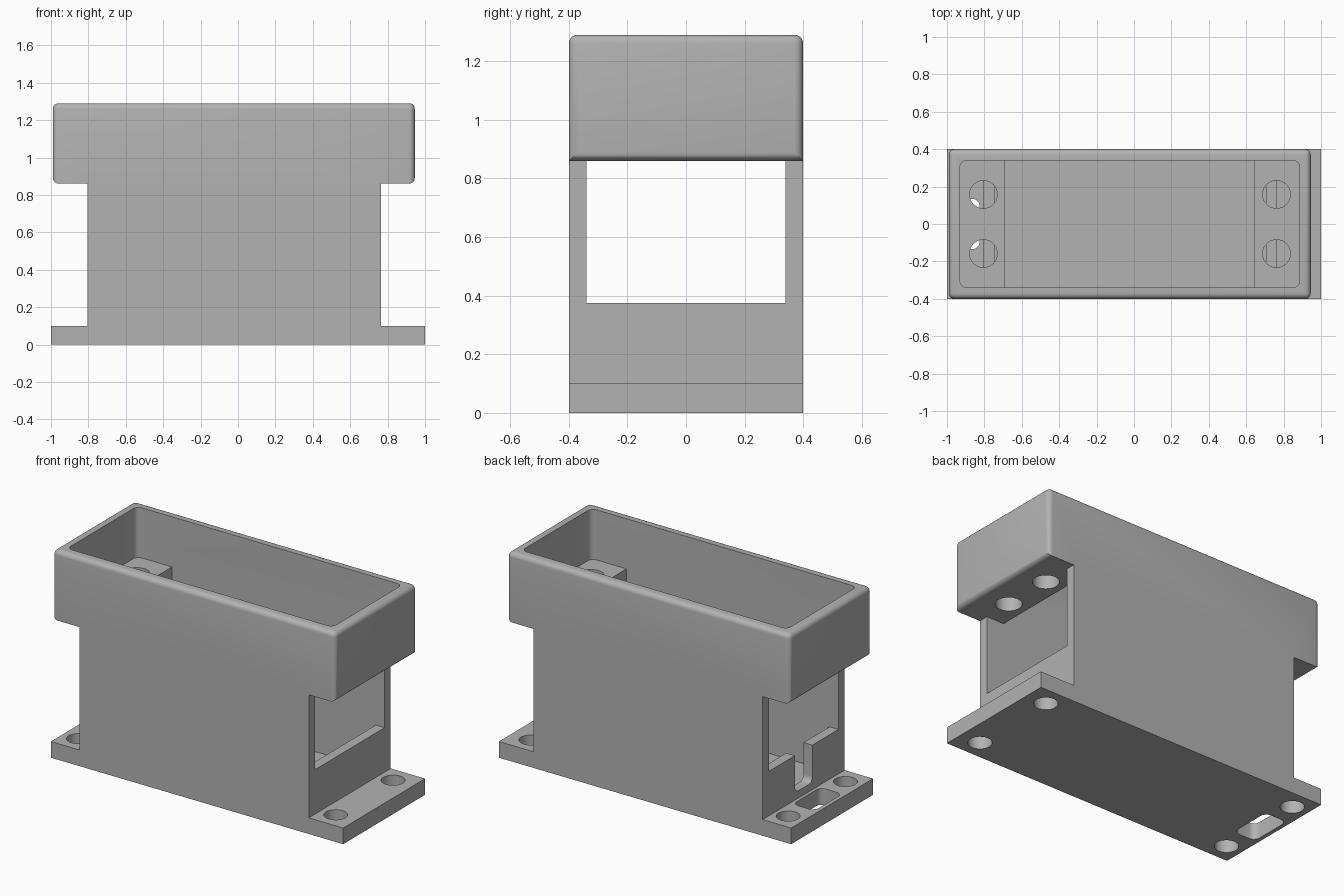
import bpy, bmesh
from mathutils import Matrix, Vector

cube = bpy.data.objects.get("Cube")
if cube:
    bpy.data.objects.remove(cube, do_unlink=True)

grey = bpy.data.materials.new("plain_grey")
grey.use_nodes = True
colour = (0.45, 0.45, 0.45, 1)
grey.diffuse_color = colour
grey.node_tree.nodes["Principled BSDF"].inputs["Base Color"].default_value = colour


def make_object(name, bm):
    bmesh.ops.recalc_face_normals(bm, faces=bm.faces)
    mesh = bpy.data.meshes.new(name)
    bm.to_mesh(mesh)
    bm.free()
    mesh.materials.append(grey)
    obj = bpy.data.objects.new(name, mesh)
    bpy.context.collection.objects.link(obj)
    return obj


def box(name, x, y, z, radius=0, axis=2):
    """Box from ranges, optionally rounding the edges along one axis."""
    bm = bmesh.new()
    lo, hi = Vector((x[0], y[0], z[0])), Vector((x[1], y[1], z[1]))
    bmesh.ops.create_cube(bm, size=1, matrix=Matrix.Translation((lo + hi) / 2)
                          @ Matrix.Diagonal((*(hi - lo), 1)))
    if radius:
        along = [e for e in bm.edges
                 if abs((e.verts[0].co - e.verts[1].co).normalized()[axis]) > 0.9]
        bmesh.ops.bevel(bm, geom=along, offset=radius, segments=6,
                        profile=0.5, affect='EDGES')
    return make_object(name, bm)


def cylinder(name, x, y, z, radius):
    bm = bmesh.new()
    bmesh.ops.create_cone(bm, cap_ends=True, segments=40, radius1=radius, radius2=radius,
                          depth=z[1] - z[0],
                          matrix=Matrix.Translation((x, y, (z[0] + z[1]) / 2)))
    return make_object(name, bm)


# Outer shell: side profile with base flange and wide top, extruded across y
profile = [(-1, 0), (1, 0), (1, 0.1), (0.765, 0.1), (0.765, 0.86), (0.945, 0.86),
           (0.945, 1.29), (-0.99, 1.29), (-0.99, 0.86), (-0.805, 0.86),
           (-0.805, 0.1), (-1, 0.1)]
bm = bmesh.new()
face = bm.faces.new([bm.verts.new((x, -0.4, z)) for x, z in profile])
extruded = bmesh.ops.extrude_face_region(bm, geom=[face])
bmesh.ops.translate(bm, vec=(0, 0.8, 0),
                    verts=[v for v in extruded["geom"] if isinstance(v, bmesh.types.BMVert)])

# Round the top rim and the ends of the wide top
rounded = []
for e in bm.edges:
    a, b = (v.co for v in e.verts)
    rim = min(a.z, b.z) > 1.2
    end = min(a.z, b.z) > 0.8 and min(abs(a.x), abs(b.x)) > 0.9
    if rim or end:
        rounded.append(e)
bmesh.ops.bevel(bm, geom=rounded, offset=0.03, segments=5, profile=0.5, affect='EDGES')
housing = make_object("housing", bm)

# Cavities, end windows, cable notch and cable slot
cutters = [
    box("upper_cavity", (-0.93, 0.885), (-0.34, 0.34), (0.98, 1.4), 0.035),
    box("shelf_opening", (-0.69, 0.645), (-0.34, 0.34), (0.8, 1.1)),
    box("lower_cavity", (-0.745, 0.705), (-0.34, 0.34), (0.1, 0.86)),
    box("end_windows", (-0.86, 0.86), (-0.34, 0.34), (0.375, 0.86)),
    box("cable_notch", (-0.86, -0.7), (-0.085, 0.085), (0.145, 0.5), 0.035, 0),
    box("cable_slot", (-0.975, -0.825), (-0.135, 0.135), (-0.1, 0.2), 0.04),
]

# Screw holes in the shelves and the base flange
for y in (-1, 1):
    for x in (-0.805, 0.762):
        cutters.append(cylinder("shelf_hole", x, y * 0.158, (0.8, 1.1), 0.074))
    for x in (-0.895, 0.865):
        cutters.append(cylinder("flange_hole", x, y * 0.28, (-0.1, 0.2), 0.067))

for cutter in cutters:
    cutter.hide_render = True
    cutter.hide_viewport = True
    mod = housing.modifiers.new(cutter.name, 'BOOLEAN')
    mod.operation = 'DIFFERENCE'
    mod.solver = 'EXACT'
    mod.object = cutter

# Bake the cuts, remove the cutters and shade the rounded edges
bpy.context.view_layer.update()
baked = bpy.data.meshes.new_from_object(
    housing.evaluated_get(bpy.context.evaluated_depsgraph_get()))
housing.modifiers.clear()
housing.data = baked
for cutter in cutters:
    bpy.data.objects.remove(cutter, do_unlink=True)
bpy.ops.object.select_all(action='DESELECT')
housing.select_set(True)
bpy.context.view_layer.objects.active = housing
bpy.ops.object.shade_smooth_by_angle(angle=0.6)
